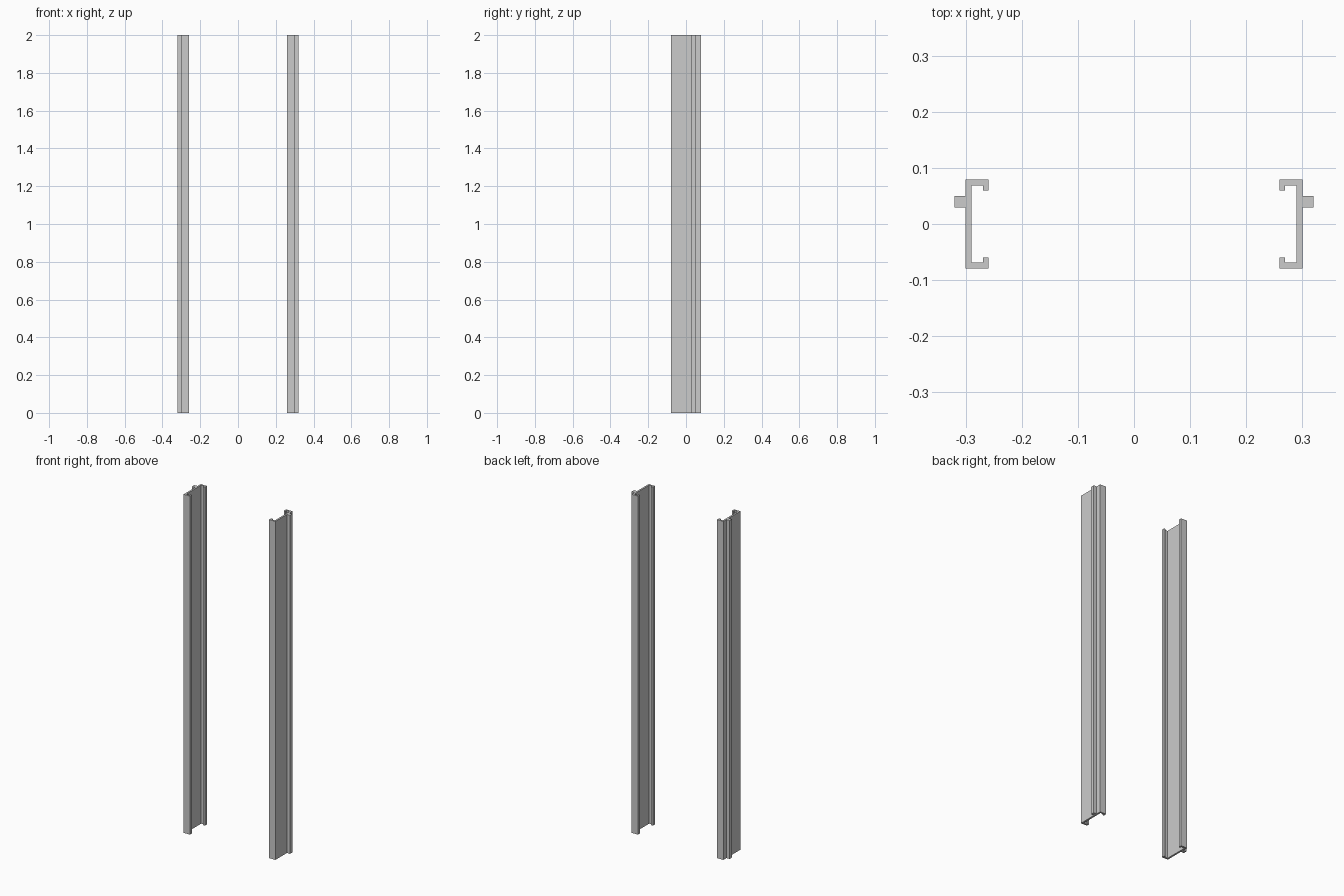
import bpy
import bmesh

if "Cube" in bpy.data.objects:
    bpy.data.objects.remove(bpy.data.objects["Cube"])

HEIGHT = 2.0


def extrude_profile(name, points, side):
    """Extrude a closed xy outline up z; side = -1 mirrors it to the left."""
    bm = bmesh.new()
    face = bm.faces.new([bm.verts.new((side * x, y, 0)) for x, y in points])
    top = bmesh.ops.extrude_face_region(bm, geom=[face])["geom"]
    verts = [v for v in top if isinstance(v, bmesh.types.BMVert)]
    bmesh.ops.translate(bm, verts=verts, vec=(0, 0, HEIGHT))
    bmesh.ops.recalc_face_normals(bm, faces=bm.faces)
    mesh = bpy.data.meshes.new(name)
    bm.to_mesh(mesh)
    bm.free()
    obj = bpy.data.objects.new(name, mesh)
    bpy.context.collection.objects.link(obj)
    return obj


# Lipped channel: outer web, two flanges, inward-turned lips
Y, T = 0.0795, 0.0105
web, tip, lip = 0.30, 0.259, 0.06
upper = [(web, Y), (tip, Y), (tip, lip), (tip + T, lip),
         (tip + T, Y - T), (web - T, Y - T)]
channel = upper + [(x, -y) for x, y in reversed(upper)]

# Full-height rib on the outside of the web
rib = [(web, 0.029), (0.32, 0.029), (0.32, 0.05), (web, 0.05)]

for label, side in (("left", -1), ("right", 1)):
    extrude_profile(label + "_channel", channel, side)
    extrude_profile(label + "_rib", rib, side)
